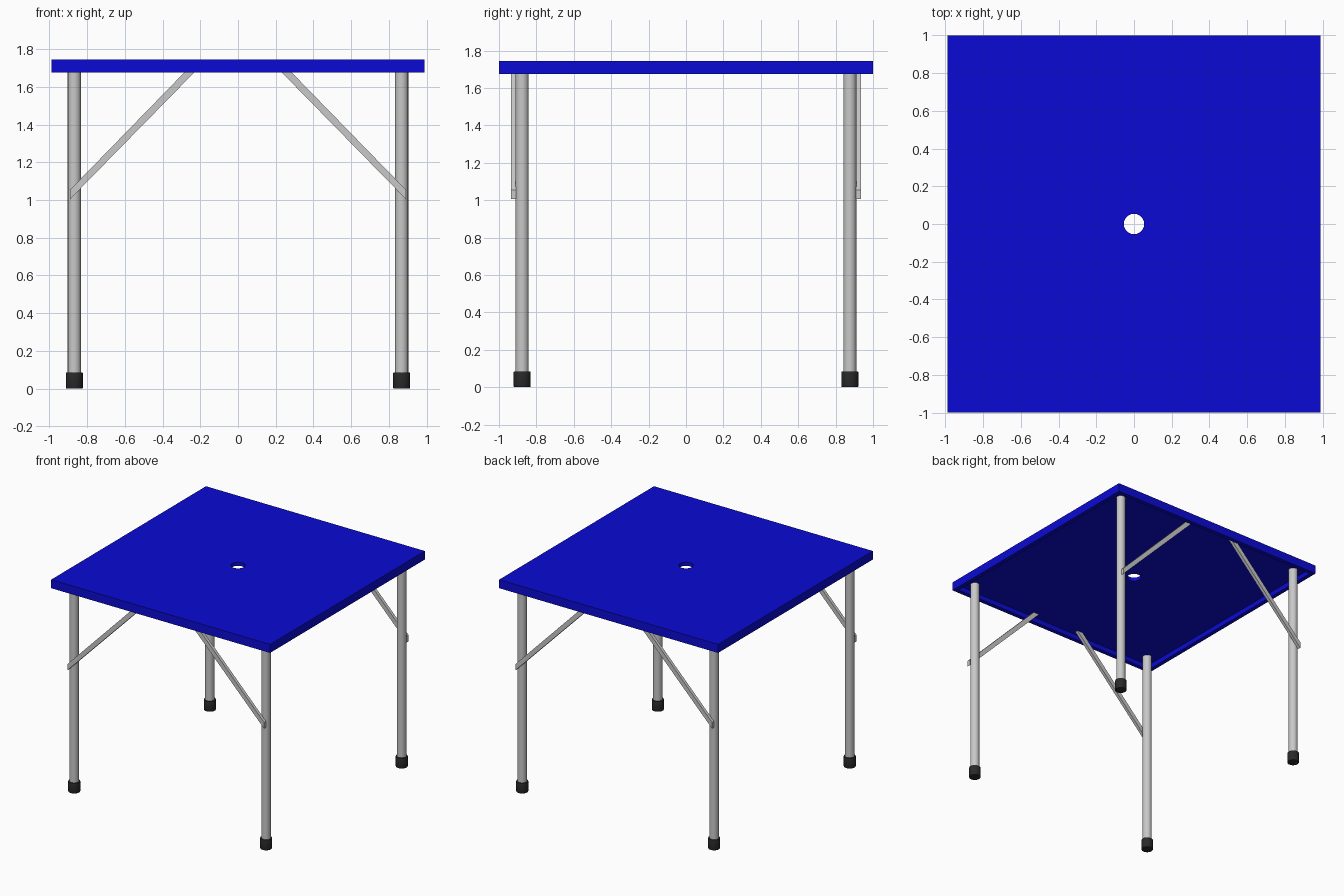
import bpy, bmesh, math
from mathutils import Vector

if "Cube" in bpy.data.objects:
    bpy.data.objects.remove(bpy.data.objects["Cube"])


def material(name, rgb):
    m = bpy.data.materials.new(name)
    m.diffuse_color = (*rgb, 1.0)
    m.use_nodes = True
    m.node_tree.nodes["Principled BSDF"].inputs["Base Color"].default_value = m.diffuse_color
    return m


BLUE = material("blue_paint", (0.003, 0.003, 0.66))
GREY = material("light_grey_metal", (0.58, 0.58, 0.58))
BLACK = material("black_rubber", (0.022, 0.022, 0.022))

TOP, RIM_BOTTOM, PANEL_BOTTOM = 1.745, 1.675, 1.715
LEG_X, LEG_Y = 0.868, 0.876


def make_object(name, bm, mat):
    bmesh.ops.recalc_face_normals(bm, faces=bm.faces)
    me = bpy.data.meshes.new(name)
    bm.to_mesh(me)
    bm.free()
    me.materials.append(mat)
    ob = bpy.data.objects.new(name, me)
    bpy.context.collection.objects.link(ob)
    return ob


def select_only(ob):
    bpy.ops.object.select_all(action='DESELECT')
    ob.select_set(True)
    bpy.context.view_layer.objects.active = ob


def cylinder(name, x, y, z0, z1, r, mat, bevel=0.0):
    bm = bmesh.new()
    bmesh.ops.create_cone(bm, cap_ends=True, segments=32, radius1=r, radius2=r, depth=z1 - z0)
    bmesh.ops.translate(bm, vec=(x, y, (z0 + z1) / 2), verts=bm.verts)
    if bevel:
        rims = [e for e in bm.edges if abs(e.verts[0].co.z - e.verts[1].co.z) < 1e-5]
        bmesh.ops.bevel(bm, geom=rims, offset=bevel, segments=2, affect='EDGES', profile=0.5)
    ob = make_object(name, bm, mat)
    select_only(ob)
    bpy.ops.object.shade_smooth_by_angle(angle=math.radians(35))
    return ob


# Table top: a shallow upside-down tray with a rim
bm = bmesh.new()
bmesh.ops.create_cube(bm, size=1)
bmesh.ops.scale(bm, vec=(1.98, 2.0, TOP - RIM_BOTTOM), verts=bm.verts)
bmesh.ops.translate(bm, vec=(0, 0, (TOP + RIM_BOTTOM) / 2), verts=bm.verts)
bottom = min(bm.faces, key=lambda f: f.calc_center_median().z)
bmesh.ops.inset_region(bm, faces=[bottom], thickness=0.048)
ret = bmesh.ops.extrude_discrete_faces(bm, faces=[bottom])
bmesh.ops.translate(bm, vec=(0, 0, PANEL_BOTTOM - RIM_BOTTOM), verts=ret['faces'][0].verts)
table_top = make_object("table_top", bm, BLUE)

# Round parasol hole through the middle
cutter = cylinder("hole_cutter", 0, 0, 1.5, 2.0, 0.054, BLUE)
cutter.hide_render = True
mod = table_top.modifiers.new("hole", 'BOOLEAN')
mod.operation, mod.solver, mod.object = 'DIFFERENCE', 'EXACT', cutter
select_only(table_top)
bpy.ops.object.modifier_apply(modifier=mod.name)
bpy.data.objects.remove(cutter)

# Legs, rubber feet and diagonal braces, one set per corner
PROFILE = [(0.89, 1.005), (0.89, 1.055), (0.247, PANEL_BOTTOM), (0.194, PANEL_BOTTOM)]
for sx, side in ((-1, "left"), (1, "right")):
    for sy, end in ((-1, "front"), (1, "back")):
        tag = f"{end}_{side}"
        x, y = sx * LEG_X, sy * LEG_Y
        cylinder(f"{tag}_leg", x, y, 0.02, PANEL_BOTTOM, 0.035, GREY)
        cylinder(f"{tag}_foot", x, y, 0.0, 0.085, 0.045, BLACK, 0.004)
        bm = bmesh.new()
        face = bm.faces.new([bm.verts.new((sx * px, sy * 0.909, pz)) for px, pz in PROFILE])
        ret = bmesh.ops.extrude_face_region(bm, geom=[face])
        moved = [v for v in ret['geom'] if isinstance(v, bmesh.types.BMVert)]
        bmesh.ops.translate(bm, vec=Vector((0, sy * 0.026, 0)), verts=moved)
        make_object(f"{tag}_brace", bm, GREY)
